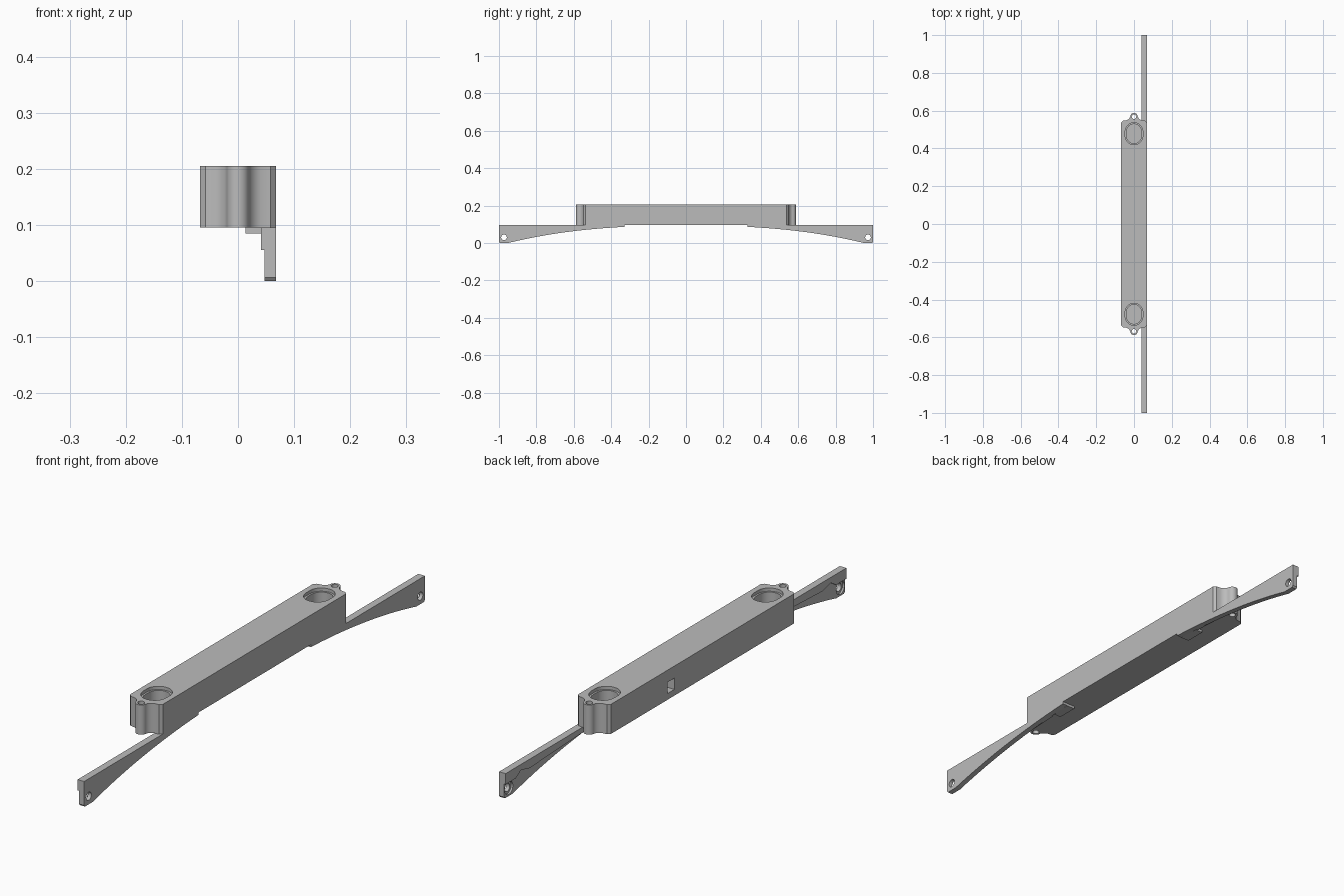
import bpy
import bmesh
from math import cos, sin, pi, radians
from mathutils import Vector

cube = bpy.data.objects.get("Cube")
if cube:
    bpy.data.objects.remove(cube)

grey = bpy.data.materials.new("plain grey")
grey.use_nodes = True
grey.diffuse_color = (0.5, 0.5, 0.5, 1)
grey.node_tree.nodes["Principled BSDF"].inputs["Base Color"].default_value = (0.5, 0.5, 0.5, 1)


def prism(name, outline, low, high, axis="z"):
    """Extrude an outline (x, y along z, or y, z along x)."""
    bm = bmesh.new()
    place = (lambda a, b, c: (a, b, c)) if axis == "z" else (lambda a, b, c: (c, a, b))
    face = bm.faces.new([bm.verts.new(place(a, b, low)) for a, b in outline])
    extruded = bmesh.ops.extrude_face_region(bm, geom=[face])["geom"]
    verts = [v for v in extruded if isinstance(v, bmesh.types.BMVert)]
    bmesh.ops.translate(bm, verts=verts, vec=Vector(place(0, 0, high - low)))
    bmesh.ops.recalc_face_normals(bm, faces=bm.faces)
    mesh = bpy.data.meshes.new(name)
    bm.to_mesh(mesh)
    bm.free()
    mesh.materials.append(grey)
    obj = bpy.data.objects.new(name, mesh)
    bpy.context.collection.objects.link(obj)
    return obj


def oval(a, b, ra, rb, n=32):
    return [(a + ra * cos(2 * pi * i / n), b + rb * sin(2 * pi * i / n)) for i in range(n)]


def stadium(y, half_width, half_length, n=16):
    pts = []
    for side in (1, -1):
        for i in range(n + 1):
            t = pi * i / n + (0 if side == 1 else pi)
            pts.append((half_width * cos(t),
                        y + side * (half_length - half_width) + half_width * sin(t)))
    return pts


def rect(a0, a1, b0, b1):
    return [(a0, b0), (a1, b0), (a1, b1), (a0, b1)]


def cut(obj, cutter):
    mod = obj.modifiers.new("cut", "BOOLEAN")
    mod.operation = "DIFFERENCE"
    mod.solver = "EXACT"
    mod.object = cutter
    select(obj)
    bpy.ops.object.modifier_apply(modifier=mod.name)
    bpy.data.objects.remove(cutter)


def select(obj):
    bpy.ops.object.select_all(action="DESELECT")
    obj.select_set(True)
    bpy.context.view_layer.objects.active = obj


def smooth(obj):
    select(obj)
    bpy.ops.object.shade_smooth_by_angle(angle=radians(30))


# Body outline: chamfered corners, fillets and a round lug at each end
BOTTOM, TOP, W = 0.095, 0.205, 0.068
quarter = [(W, 0.537), (0.058, 0.547), (0.041, 0.549), (0.032, 0.553), (0.024, 0.56)]
quarter += [(0.02 * cos(t), 0.568 + 0.02 * sin(t)) for t in (pi * i / 16 for i in range(9))]
back = quarter + [(-x, y) for x, y in reversed(quarter[:-1])]
body = prism("body", back + [(-x, -y) for x, y in back], BOTTOM, TOP)

# Stepped oval sockets and screw holes
for s in (1, -1):
    cut(body, prism("rim", stadium(s * 0.478, 0.047, 0.058), TOP - 0.012, TOP + 0.01))
    cut(body, prism("socket", stadium(s * 0.478, 0.040, 0.051), BOTTOM + 0.02, TOP))
    cut(body, prism("screw", oval(0, s * 0.568, 0.012, 0.012, 24), 0.05, 0.25))

# Small side window
cut(body, prism("window", rect(0.165, 0.205, 0.118, 0.16), -0.1, -0.025, "x"))
smooth(body)

# Arms with an arched underside, a top rib on the inner face and a pivot hole
for s, side in ((1, "back"), (-1, "front")):
    arch = [(y, 0.0926 - 0.105 * y ** 2.5) for y in (0.33 + 0.6 * i / 24 for i in range(25))]
    outline = arch + [(0.95, 0), (0.995, 0), (1, 0.006), (1, BOTTOM), (0.33, BOTTOM)]
    arm = prism(side + "_arm", [(s * y, z) for y, z in outline], 0.047, W, "x")
    cut(arm, prism("pivot", oval(s * 0.973, 0.03, 0.015, 0.015), 0, 0.1, "x"))
    cut(arm, prism("counterbore", oval(s * 0.973, 0.03, 0.024, 0.024), 0, 0.054, "x"))
    smooth(arm)

    rib = [(0.42, 0.082), (0.6, 0.073), (0.86, 0.062), (0.91, 0.074), (0.94, 0.055),
           (1, 0.055), (1, BOTTOM), (0.42, BOTTOM)]
    prism(side + "_arm_rib", [(s * y, z) for y, z in rib], 0.041, 0.047, "x")

    prism(side + "_arm_foot", rect(0.013, 0.047, *sorted((s * 0.33, s * 0.41))), 0.085, BOTTOM)
